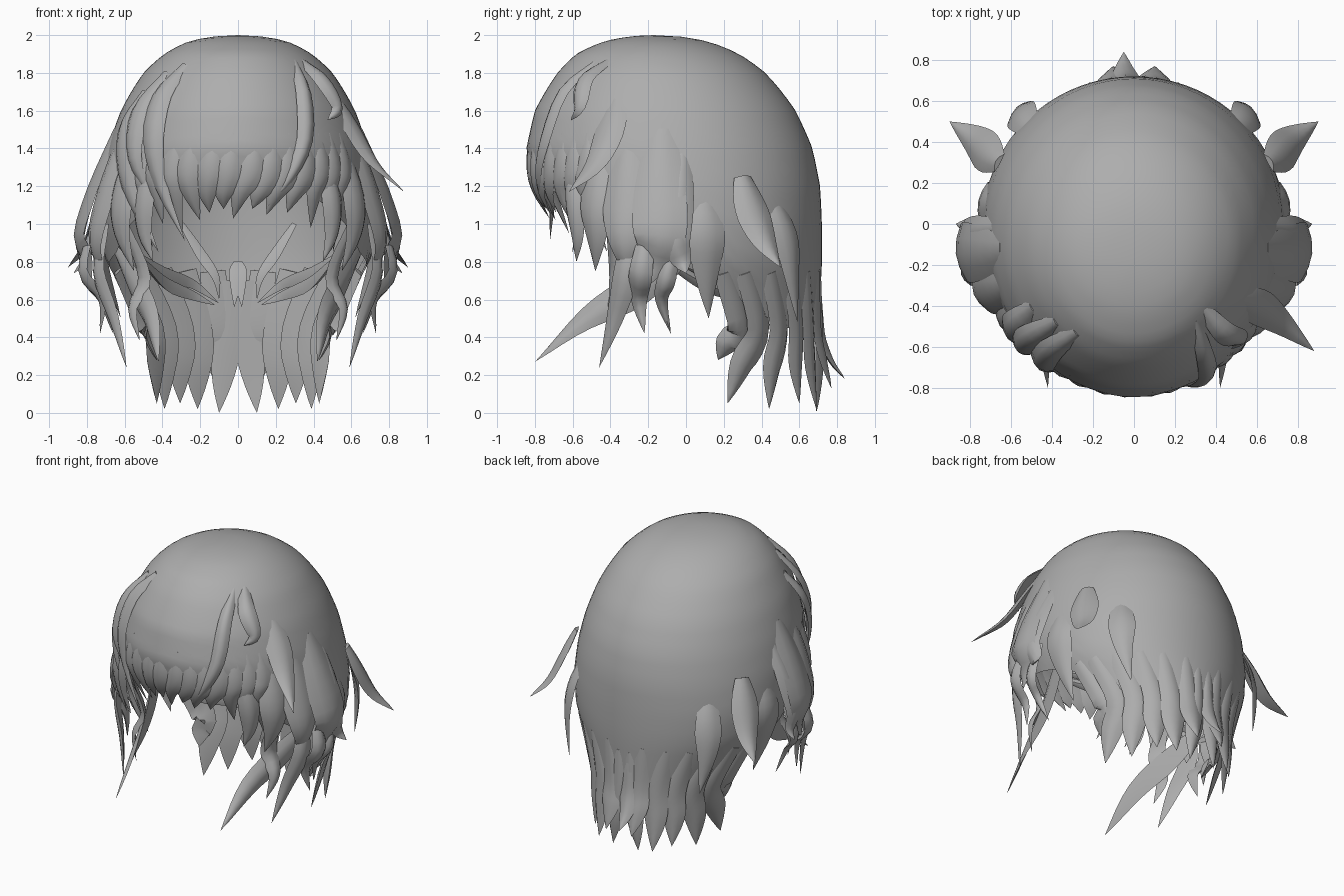
import bpy, bmesh, math
from mathutils import Vector

mat = bpy.data.materials.new("hair_grey")
mat.diffuse_color = (0.42, 0.42, 0.42, 1)

# Head profile: height, front y, back y, half width
PROFILE = [(2.0, -0.17, -0.17, 0.0), (1.97, -0.42, 0.10, 0.25), (1.9, -0.58, 0.28, 0.39),
           (1.8, -0.68, 0.42, 0.50), (1.6, -0.80, 0.58, 0.62), (1.4, -0.845, 0.67, 0.69),
           (1.2, -0.81, 0.71, 0.73), (1.0, -0.72, 0.72, 0.74), (0.8, -0.60, 0.72, 0.70),
           (0.6, -0.42, 0.71, 0.58), (0.4, -0.30, 0.70, 0.47), (0.0, -0.25, 0.70, 0.43)]
# Hem height by angle from the front
HEM = [(0, 1.22), (30, 1.17), (45, 1.05), (65, 0.85), (90, 0.74), (110, 0.55), (130, 0.45), (180, 0.43)]


def lerp_table(table, x):
    for a, b in zip(table, table[1:]):
        if x <= b[0]:
            f = (x - a[0]) / (b[0] - a[0])
            return [p + (q - p) * f for p, q in zip(a[1:], b[1:])]
    return list(table[-1][1:])


DEPTH = [(math.sqrt(2.0 - r[0]),) + r[1:] for r in PROFILE]


def surf(deg, z, off=0.0):
    """Point on the head shell; angle runs from the front towards +x."""
    yf, yb, hw = lerp_table(DEPTH, math.sqrt(max(0.0, 2.0 - z)))
    a = math.radians(deg)
    return Vector(((hw + off) * math.sin(a), (yf + yb) / 2 - ((yb - yf) / 2 + off) * math.cos(a), z))


def finish(name, bm, angle):
    bmesh.ops.recalc_face_normals(bm, faces=bm.faces)
    me = bpy.data.meshes.new(name)
    bm.to_mesh(me)
    bm.free()
    me.materials.append(mat)
    ob = bpy.data.objects.new(name, me)
    bpy.context.collection.objects.link(ob)
    bpy.ops.object.select_all(action='DESELECT')
    ob.select_set(True)
    bpy.context.view_layer.objects.active = ob
    bpy.ops.object.shade_smooth_by_angle(angle=math.radians(angle))
    return ob


def spline(p, t):
    """Catmull-Rom point at t in 0..1."""
    n = len(p) - 1
    i = min(int(t * n), n - 1)
    f = t * n - i
    b, c = p[i], p[i + 1]
    a = p[i - 1] if i else b * 2 - c
    d = p[i + 2] if i + 2 <= n else c * 2 - b
    return 0.5 * (2 * b + (c - a) * f + (2 * a - 5 * b + 4 * c - d) * f * f + (3 * b - a - 3 * c + d) * f ** 3)


def add_lock(bm, pts, width, thick=0.025, peak=0.4, root=0.5, steps=12):
    """Tapered strand with a lens section, lying flat against the head."""
    pts = [Vector(p) for p in pts]
    rings = []
    for k in range(steps):
        t = k / steps
        c = spline(pts, t)
        tan = (spline(pts, min(1, t + 0.02)) - spline(pts, max(0, t - 0.02))).normalized()
        out = Vector((c.x, c.y + 0.05, max(0.0, c.z - 1.2)))
        side = tan.cross(out).normalized()
        nor = side.cross(tan).normalized()
        if t < peak:
            w = root + (1 - root) * math.sin(t / peak * math.pi / 2)
        else:
            w = (1 - ((t - peak) / (1 - peak)) ** 1.5)
        w *= width
        h = thick * min(1, w / width + 0.1)
        rings.append([bm.verts.new(c + side * w * u + nor * h * v) for u, v in
                      ((-1, -0.3), (-0.5, 0.65), (0, 1), (0.5, 0.65), (1, -0.3), (0, -0.5))])
    for a, b in zip(rings, rings[1:]):
        for i in range(6):
            j = (i + 1) % 6
            bm.faces.new((a[i], a[j], b[j], b[i]))
    tip = bm.verts.new(pts[-1])
    for i in range(6):
        bm.faces.new((rings[-1][i], rings[-1][(i + 1) % 6], tip))
    bm.faces.new(rings[0][::-1])


def locks(name, items, mirror=False):
    """One object from (points, width) strands, optionally on both sides."""
    bm = bmesh.new()
    for pts, width, *extra in items:
        for s in ((1, -1) if mirror else (1,)):
            add_lock(bm, [(p[0] * s, p[1], p[2]) for p in pts], width, *extra)
    return finish(name, bm, 50)


# Main shell: domed cap with an uneven hem
bm = bmesh.new()
N, R = 72, 26
crown = bm.verts.new(surf(0, 2.0))
rows = []
for r in range(1, R + 1):
    row = []
    for i in range(N):
        deg = 360 * i / N
        zb = lerp_table(HEM, min(deg, 360 - deg))[0]
        z = 2.0 - (2.0 - zb) * (r / R) ** 1.6
        row.append(bm.verts.new(surf(deg, z)))
    rows.append(row)
for i in range(N):
    j = (i + 1) % N
    bm.faces.new((crown, rows[0][i], rows[0][j]))
    for a, b in zip(rows, rows[1:]):
        bm.faces.new((a[i], b[i], b[j], a[j]))
finish("hair_cap", bm, 60)

# Fringe: teeth hanging from the front hem, swept to one side
fringe = []
for d0, d1, tip in ((-48, -40, 0.88), (-40, -33, 1.0), (-32, -24, 0.95), (-24, -16, 1.02), (-14, -12, 1.06),
                    (-6, -6, 1.08), (4, -2, 1.03), (12, 6, 1.08), (20, 12, 1.05), (28, 21, 1.06),
                    (36, 32, 0.98), (43, 40, 0.96), (50, 46, 0.85)):
    fringe.append(([surf(d0 + 4, 1.48, -0.012), surf(d0 + 2, 1.3, 0.0), surf((d0 + d1) / 2, 1.17, 0.0),
                    surf(d1, tip, -0.01)], 0.075, 0.02))
locks("fringe", fringe)

# Long swept strands lying over the fringe
locks("fringe_strands", [
    ([surf(-38, 1.84, -0.01), surf(-42, 1.68, 0.03), surf(-40, 1.45, 0.03), surf(-33, 1.2, 0.02), (-0.28, -0.72, 0.91)], 0.07),
    ([surf(-50, 1.8, -0.01), surf(-52, 1.6, 0.04), surf(-48, 1.35, 0.04), surf(-38, 1.12, 0.0)], 0.07),
    ([surf(-62, 1.7, -0.01), surf(-58, 1.5, 0.04), surf(-50, 1.2, 0.03), (-0.42, -0.6, 0.85)], 0.08),
    ([surf(45, 1.86, -0.02), surf(36, 1.7, 0.03), surf(31, 1.45, 0.02), surf(22, 1.25, 0.02), surf(12, 1.09)], 0.05),
    ([surf(54, 1.86, -0.02), surf(50, 1.76, 0.06), surf(52, 1.62, 0.06), surf(46, 1.55, 0.02)], 0.06),
])
# Loose strand flying out on one side only
locks("loose_side_strand", [
    ([(0.48, -0.36, 1.72), (0.60, -0.40, 1.52), (0.72, -0.48, 1.32), (0.88, -0.62, 1.17)], 0.09)])

# Side curtains: broad outer locks over the ears
locks("side_curtains", [
    ([(0.64, -0.13, 1.50), (0.77, -0.14, 1.18), (0.84, -0.14, 0.94), (0.79, -0.17, 0.80), (0.78, -0.2, 0.67)], 0.15, 0.03),
    ([(0.66, -0.02, 1.40), (0.77, -0.04, 1.15), (0.83, -0.06, 0.93), (0.82, -0.02, 0.8), (0.87, 0.0, 0.74)], 0.09, 0.03),
    ([(0.60, -0.30, 1.50), (0.71, -0.33, 1.15), (0.76, -0.33, 0.9), (0.70, -0.3, 0.7)], 0.12, 0.03),
    ([(0.54, -0.45, 1.45), (0.62, -0.48, 1.15), (0.62, -0.48, 0.95), (0.55, -0.48, 0.75)], 0.10, 0.03),
    ([(0.43, -0.6, 1.4), (0.50, -0.6, 1.15), (0.50, -0.58, 0.95), (0.45, -0.58, 0.80)], 0.07, 0.03),
], True)

# Side tails: thin wavy ends below the curtains
locks("side_tails", [
    ([(0.76, -0.2, 1.0), (0.82, -0.24, 0.75), (0.72, -0.25, 0.6), (0.73, -0.22, 0.42)], 0.065),
    ([(0.70, -0.3, 1.0), (0.74, -0.32, 0.75), (0.66, -0.38, 0.5), (0.59, -0.46, 0.24)], 0.07),
    ([(0.60, -0.4, 1.0), (0.50, -0.36, 0.72), (0.56, -0.38, 0.55), (0.52, -0.42, 0.38)], 0.06),
    ([(0.76, -0.05, 0.95), (0.80, -0.1, 0.72), (0.72, -0.13, 0.6), (0.66, -0.08, 0.42)], 0.05),
    ([(0.64, 0.0, 0.85), (0.54, -0.25, 0.66), (0.46, -0.53, 0.50), (0.42, -0.80, 0.27)], 0.09),
], True)

# Inner strands curling towards the nape
locks("inner_strands", [
    ([(0.56, -0.1, 0.85), (0.40, 0.12, 0.74), (0.24, 0.3, 0.68), (0.10, 0.36, 0.58)], 0.035),
    ([(0.50, -0.1, 0.80), (0.38, 0.1, 0.68), (0.24, 0.25, 0.62), (0.12, 0.3, 0.57)], 0.035),
    ([(0.30, 0.45, 1.0), (0.20, 0.42, 0.84), (0.12, 0.40, 0.72), (0.10, 0.40, 0.6)], 0.03),
    ([(0.0, 0.62, 0.8), (0.01, 0.58, 0.72), (0.02, 0.52, 0.56)], 0.04),
], True)

# Outward flicks on the back quarters, and flat overlays behind them
locks("back_flicks", [
    ([(0.66, 0.30, 1.25), (0.72, 0.35, 1.08), (0.79, 0.42, 0.90), (0.90, 0.50, 0.77)], 0.10, 0.03),
    ([(0.50, 0.46, 1.15), (0.55, 0.53, 0.95), (0.56, 0.56, 0.75), (0.52, 0.59, 0.48)], 0.09, 0.02),
    ([(0.70, 0.10, 1.15), (0.74, 0.11, 0.95), (0.70, 0.11, 0.75), (0.62, 0.12, 0.5)], 0.10, 0.02),
], True)

# Nape: ring of pointed teeth around the back hem
nape = []
for deg, ty, tz in ((102, 0.17, 0.28), (113, 0.22, 0.05), (127, 0.44, 0.02), (141, 0.60, 0.05),
                    (154, 0.69, 0.02), (168, 0.77, 0.13)):
    a, b = surf(deg, 0.75, -0.02), surf(deg, 0.45)
    tx = min(b.x, 0.43) if deg < 120 else b.x * 0.98
    nape.append(([a, b, ((b.x + tx) / 2, (b.y + ty) / 2 - 0.01, (0.45 + tz) / 2), (tx, ty, tz)], 0.085, 0.025, 0.55, 0.8))
nape.append(([surf(176, 0.7, -0.02), surf(174, 0.42), (0.08, 0.70, 0.2), (0.1, 0.69, 0.0)], 0.07, 0.025, 0.55, 0.8))
locks("nape_teeth", nape, True)
locks("nape_centre_flick", [
    ([(-0.04, 0.70, 0.65), (-0.04, 0.71, 0.42), (-0.05, 0.76, 0.28), (-0.05, 0.84, 0.18)], 0.07)])
